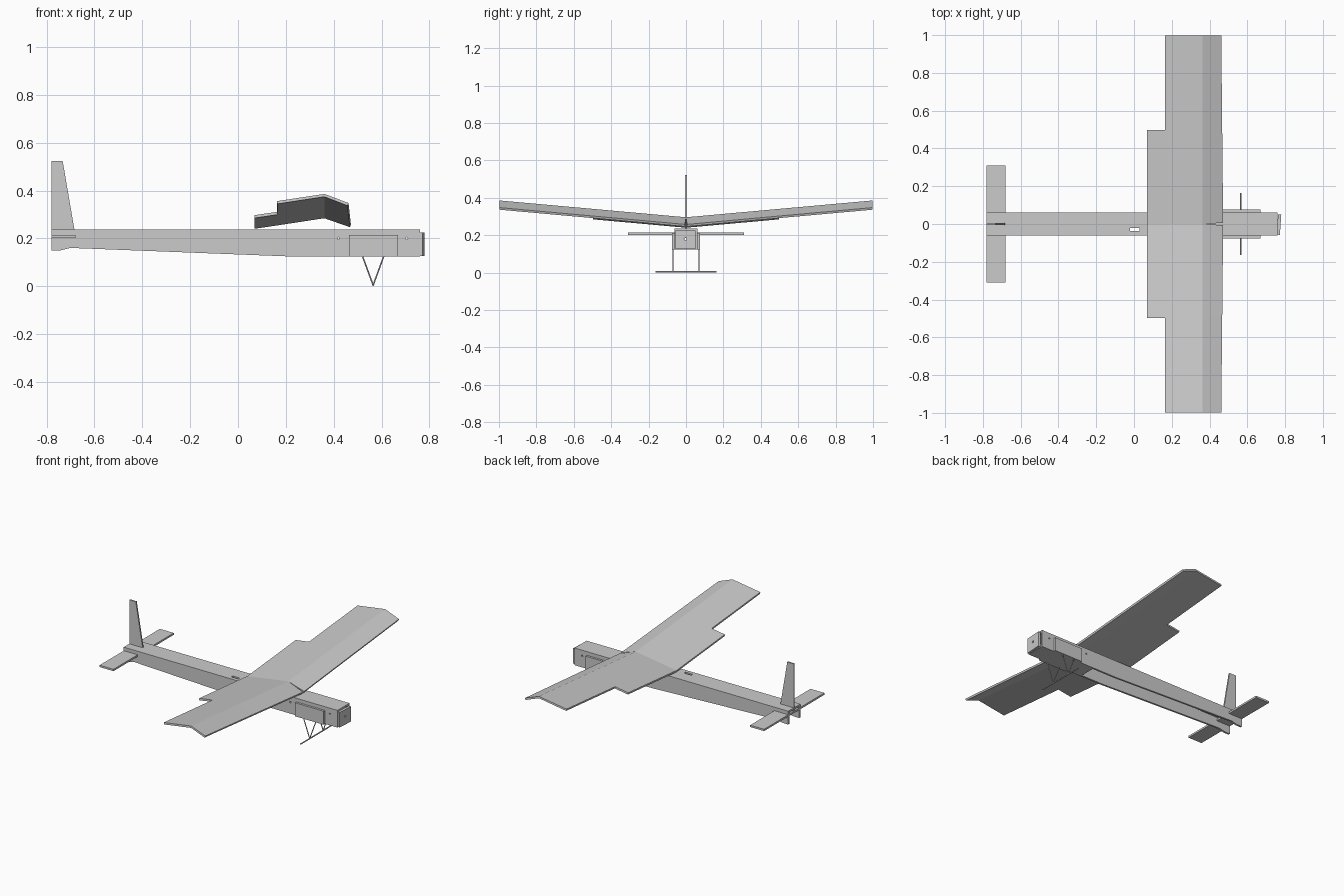
import bpy, bmesh
from mathutils import Vector, Matrix

if "Cube" in bpy.data.objects:
    bpy.data.objects.remove(bpy.data.objects["Cube"], do_unlink=True)

foam = bpy.data.materials.new("foam_grey")
foam.use_nodes = True
GREY = (0.6, 0.6, 0.6, 1)
foam.diffuse_color = GREY
foam.node_tree.nodes["Principled BSDF"].inputs["Base Color"].default_value = GREY

T = 0.012        # board thickness
HALF = 0.062     # half width of the body
TOP = 0.237      # top of the body


def finish(name, bm):
    bmesh.ops.recalc_face_normals(bm, faces=bm.faces)
    mesh = bpy.data.meshes.new(name)
    bm.to_mesh(mesh)
    bm.free()
    mesh.materials.append(foam)
    obj = bpy.data.objects.new(name, mesh)
    bpy.context.collection.objects.link(obj)
    return obj


def board(name, profile, y0, y1):
    """Extrude an (x, z) outline from y0 to y1."""
    bm = bmesh.new()
    face = bm.faces.new([bm.verts.new((x, y0, z)) for x, z in profile])
    new = bmesh.ops.extrude_face_region(bm, geom=[face])["geom"]
    verts = [v for v in new if isinstance(v, bmesh.types.BMVert)]
    bmesh.ops.translate(bm, verts=verts, vec=(0, y1 - y0, 0))
    return finish(name, bm)


def box(name, x0, x1, y0, y1, z0, z1):
    return board(name, [(x0, z0), (x1, z0), (x1, z1), (x0, z1)], y0, y1)


def rod(name, a, b, radius, sides=8):
    a, b = Vector(a), Vector(b)
    turn = (b - a).to_track_quat("Z", "Y").to_matrix().to_4x4()
    bm = bmesh.new()
    bmesh.ops.create_cone(bm, cap_ends=True, segments=sides, radius1=radius,
                          radius2=radius, depth=(b - a).length,
                          matrix=Matrix.Translation((a + b) / 2) @ turn)
    return finish(name, bm)


def cut(obj, cutter):
    cutter.hide_render = True
    mod = obj.modifiers.new("cut", "BOOLEAN")
    mod.operation, mod.solver, mod.object = "DIFFERENCE", "EXACT", cutter
    bpy.context.view_layer.objects.active = obj
    bpy.ops.object.modifier_apply(modifier=mod.name)
    bpy.data.objects.remove(cutter, do_unlink=True)


# Body: two side walls, top board with a slot, short floor at the nose
wall = [(-0.78, 0.15), (-0.74, 0.15), (-0.7, 0.16), (0.2, 0.125),
        (0.76, 0.125), (0.76, TOP), (-0.78, TOP)]
for side, s in (("left", 1), ("right", -1)):
    panel = board(side + "_body_wall", wall, s * (HALF - T), s * HALF)
    for x in (0.42, 0.705):
        cut(panel, rod("drill", (x, s * 0.03, 0.2), (x, s * 0.1, 0.2), 0.005))
    board(side + "_gear_plate",
          [(0.465, 0.125), (0.67, 0.125), (0.67, 0.213), (0.465, 0.213)],
          s * HALF, s * (HALF + 0.014))

roof = box("body_top", -0.78, 0.76, T - HALF, HALF - T, TOP - T, TOP)
cut(roof, box("slot", -0.022, 0.03, -0.038, -0.022, 0.2, 0.3))
box("nose_floor", 0.36, 0.76, T - HALF, HALF - T, 0.125, 0.125 + T)

# Motor mount: two layers, turned slightly sideways
for name, x0, x1 in (("firewall", -0.009, 0), ("motor_plate", 0, 0.008)):
    plate = box(name, x0, x1, -0.054, 0.054, 0.127, 0.225)
    cut(plate, rod("drill", (-0.05, 0, 0.18), (0.05, 0, 0.18), 0.007))
    plate.matrix_world = Matrix.Translation((0.768, -0.003, 0)) @ Matrix.Rotation(-0.07, 4, "Z")

# Tail surfaces
box("tailplane", -0.78, -0.68, -0.31, 0.31, 0.202, 0.214)
board("fin", [(-0.78, 0.214), (-0.684, 0.214), (-0.684, TOP),
              (-0.733, 0.523), (-0.78, 0.523)], -0.005, 0.005)

# Wing: folded board with a stepped trailing edge, mirrored about the centre
chord = [(0.472, 0.258), (0.362, 0.296), (0.163, 0.266), (0.068, 0.252)]
spans = [0, 0.497, 0.997]
bm = bmesh.new()
grid = []
for j, y in enumerate(spans):
    row = []
    for i, (x, z) in enumerate(chord):
        notch = 0.006 if i == 0 and j == 0 else 0
        sweep = 0.01 * y if i == 0 else 0
        row.append(bm.verts.new((x - sweep, y + notch, z + 0.09 * y)))
    grid.append(row)
for j in range(2):
    for i in range(3 - j):
        bm.faces.new([grid[j][i], grid[j + 1][i], grid[j + 1][i + 1], grid[j][i + 1]])
bmesh.ops.delete(bm, geom=[v for v in bm.verts if not v.link_faces], context="VERTS")
wing = finish("wing", bm)
if wing.data.polygons[0].normal.z < 0:
    wing.data.flip_normals()
mirror = wing.modifiers.new("mirror", "MIRROR")
mirror.use_axis = (False, True, False)
skin = wing.modifiers.new("thickness", "SOLIDIFY")
skin.thickness, skin.offset = T, -1

# Wire landing gear
rod("axle", (0.565, -0.163, 0.004), (0.565, 0.163, 0.004), 0.004)
for side, s in (("left", 1), ("right", -1)):
    for end, x in (("rear", 0.517), ("front", 0.613)):
        rod(f"{side}_{end}_strut", (x, s * 0.069, 0.135), (0.565, s * 0.069, 0.004), 0.003)
